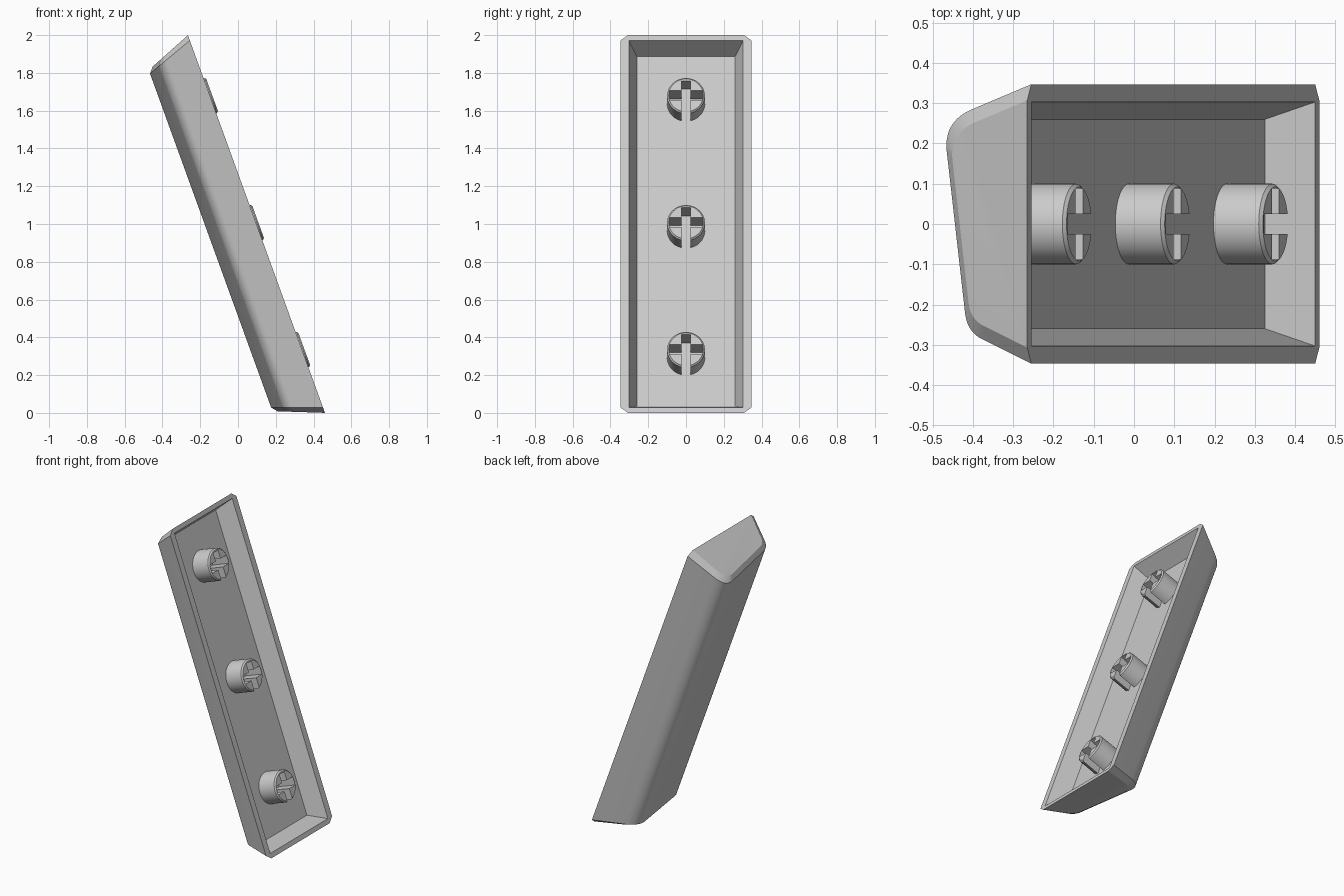
import bpy, bmesh
from math import radians
from mathutils import Matrix, Vector

cube = bpy.data.objects.get("Cube")
if cube:
    bpy.data.objects.remove(cube)

grey = bpy.data.materials.new("light grey plastic")
grey.use_nodes = True
colour = (0.6, 0.6, 0.6, 1)
grey.diffuse_color = colour
grey.node_tree.nodes["Principled BSDF"].inputs["Base Color"].default_value = colour

# Leaning frame: local x runs down the length, local z points out of the opening
LEAN = Matrix.Translation((0.0975, 0, 1.0)) @ Matrix.Rotation(radians(70.06), 4, 'Y')
HALF = 1.0635        # half length at the opening
TAPER = 0.40         # end slope per unit of depth
FLOOR = -0.115       # cavity floor


def finish(bm, name):
    bmesh.ops.recalc_face_normals(bm, faces=bm.faces[:])
    mesh = bpy.data.meshes.new(name)
    bm.to_mesh(mesh)
    bm.free()
    mesh.materials.append(grey)
    ob = bpy.data.objects.new(name, mesh)
    bpy.context.collection.objects.link(ob)
    ob.matrix_world = LEAN
    return ob


def smooth(ob, angle):
    bpy.ops.object.select_all(action='DESELECT')
    ob.select_set(True)
    bpy.context.view_layer.objects.active = ob
    bpy.ops.object.shade_smooth_by_angle(angle=radians(angle))


def rounded(a, b, c, steps=10):
    a, b, c = Vector(a), Vector(b), Vector(c)
    ts = [i / steps for i in range(steps + 1)]
    return [a * (1 - t) ** 2 + b * 2 * t * (1 - t) + c * t * t for t in ts]


# Shell cross-section as (y, depth), with two rounded shoulders
profile = [Vector((0.347, 0))]
profile += rounded((0.285, 0.18), (0.255, 0.267), (0.18, 0.257))
profile += rounded((-0.22, 0.2016), (-0.267, 0.195), (-0.285, 0.152))
profile += [Vector((-0.347, 0))]

# Shell: sweep with chamfered, sloping ends
bm = bmesh.new()


def ring(side, inset):
    verts = []
    for y, d in profile:
        if inset:
            y, d = y * 0.885, d * 0.9
        x = HALF - TAPER * d - (0 if inset else 0.03 - 0.04 * d)
        verts.append(bm.verts.new((side * x, y, -d)))
    return verts


rings = [ring(-1, True), ring(-1, False), ring(1, False), ring(1, True)]
for r, s in zip(rings, rings[1:]):
    for i in range(len(profile) - 1):
        bm.faces.new((r[i], r[i + 1], s[i + 1], s[i]))
bm.faces.new(rings[0])
bm.faces.new(rings[3])

# Rim and cavity with sloping walls
corners = [(-1, -1), (-1, 1), (1, 1), (1, -1)]
lip = [bm.verts.new((sx * 1.033, sy * 0.303, 0)) for sx, sy in corners]
base = [bm.verts.new((sx * 0.985, sy * 0.26, FLOOR)) for sx, sy in corners]
edge = [rings[k][e] for k, e in
        [(0, -1), (0, 0), (1, 0), (2, 0), (3, 0), (3, -1), (2, -1), (1, -1)]]
for i in range(4):
    j = (i + 1) % 4
    bm.faces.new((edge[2 * i], edge[2 * i + 1], lip[j], lip[i]))
    bm.faces.new((edge[2 * i + 1], edge[(2 * i + 2) % 8], lip[j]))
    bm.faces.new((lip[i], lip[j], base[j], base[i]))
bm.faces.new(base)
smooth(finish(bm, "shell"), 25)


def slot(x0, x1, half_y):
    bm = bmesh.new()
    size = Matrix.Diagonal((x1 - x0, 2 * half_y, 0.4, 1))
    bmesh.ops.create_cube(bm, size=1, matrix=Matrix.Translation(((x0 + x1) / 2, 0, 0)) @ size)
    ob = finish(bm, "slot_cutter")
    ob.hide_render = True
    return ob


def stem(name, x):
    bm = bmesh.new()
    low, tip, bevel, radius = FLOOR - 0.004, 0.0125, 0.008, 0.1
    # Round post with a small bevel at the tip
    bmesh.ops.create_cone(bm, cap_ends=True, segments=48, radius1=radius, radius2=radius,
                          depth=tip - low, matrix=Matrix.Translation((0, 0, (low + tip) / 2)))
    rim = [e for e in bm.edges if all(v.co.z > 0 for v in e.verts)]
    bmesh.ops.bevel(bm, geom=rim, offset=bevel, segments=1, affect='EDGES')
    ob = finish(bm, name)
    # Cross-shaped socket, open through the lower wall
    cutters = [slot(-0.027, 0.027, 0.088), slot(-0.082, 0.13, 0.025)]
    bpy.context.view_layer.objects.active = ob
    for cutter in cutters:
        mod = ob.modifiers.new("socket", 'BOOLEAN')
        mod.operation, mod.solver, mod.object = 'DIFFERENCE', 'EXACT', cutter
        bpy.ops.object.modifier_apply(modifier=mod.name)
    for cutter in cutters:
        bpy.data.objects.remove(cutter)
    ob.matrix_world = LEAN @ Matrix.Translation((x, 0, 0))
    smooth(ob, 30)


# Three mounting stems along the cavity
for name, x in (("upper_stem", -0.72), ("middle_stem", -0.005), ("lower_stem", 0.71)):
    stem(name, x)
